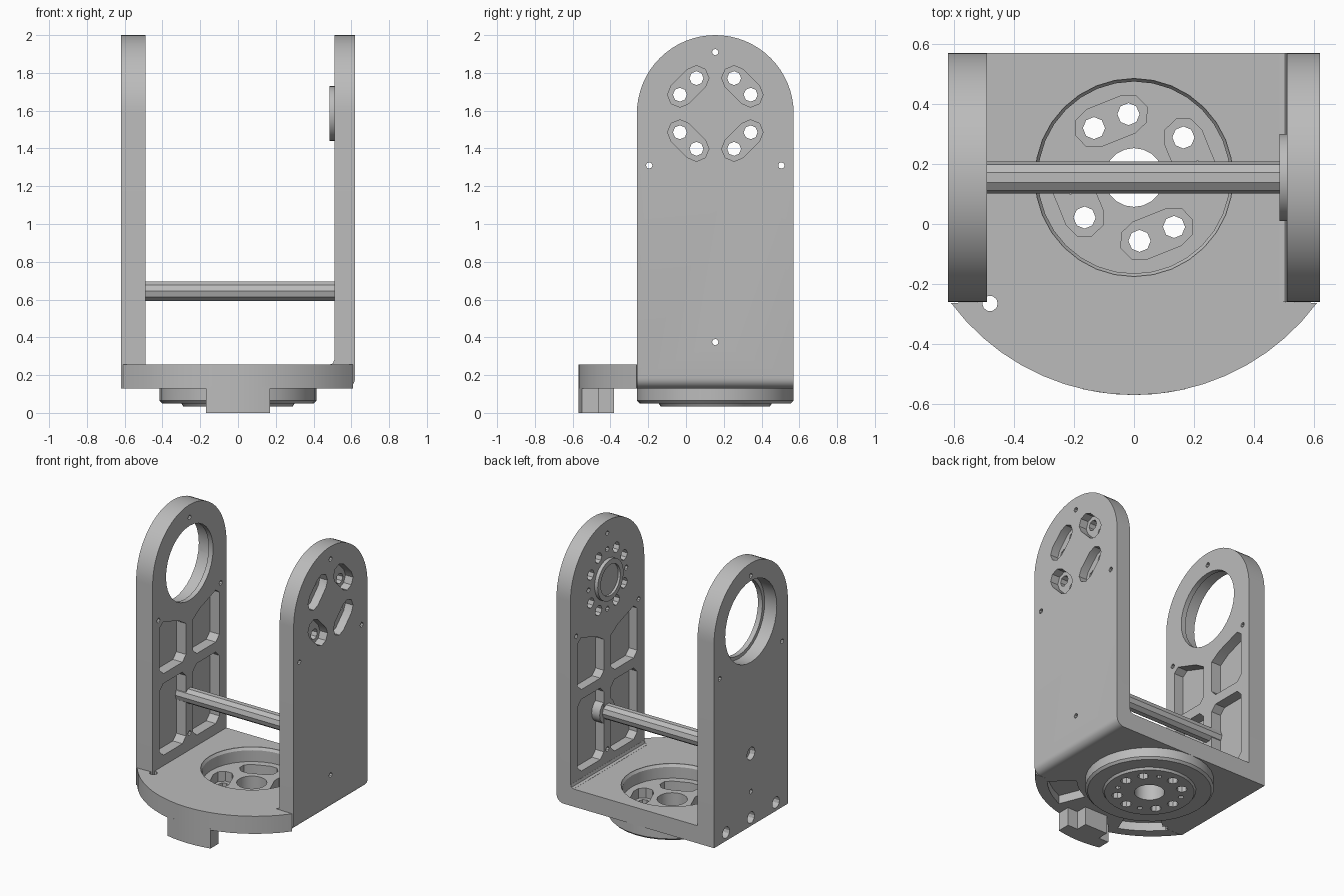
import bpy, bmesh, math
from math import sin, cos, pi, radians

cube = bpy.data.objects.get("Cube")
if cube:
    bpy.data.objects.remove(cube, do_unlink=True)

grey = bpy.data.materials.new("machined_grey")
grey.use_nodes = True
grey.diffuse_color = (0.5, 0.5, 0.5, 1)
grey.node_tree.nodes["Principled BSDF"].inputs["Base Color"].default_value = (0.5, 0.5, 0.5, 1)

MID = 0.155       # shared y of the arms and the turntable
HUB = 1.585       # height of the upper pivot
AXES = {"x": lambda a, b, h: (h, a, b),
        "y": lambda a, b, h: (a, h, b),
        "z": lambda a, b, h: (a, b, h)}


def solid(name, axis, sections):
    """Closed solid from (height, outline) sections stacked along an axis."""
    bm = bmesh.new()
    rings = [[bm.verts.new(AXES[axis](a, b, h)) for a, b in pts] for h, pts in sections]
    for low, high in zip(rings, rings[1:]):
        for i in range(len(low)):
            j = (i + 1) % len(low)
            bm.faces.new((low[i], low[j], high[j], high[i]))
    bm.faces.new(rings[0])
    bm.faces.new(rings[-1])
    bmesh.ops.recalc_face_normals(bm, faces=bm.faces)
    mesh = bpy.data.meshes.new(name)
    bm.to_mesh(mesh)
    bm.free()
    mesh.materials.append(grey)
    obj = bpy.data.objects.new(name, mesh)
    bpy.context.collection.objects.link(obj)
    return obj


def prism(name, axis, lo, hi, pts):
    return solid(name, axis, [(lo, pts), (hi, pts)])


def arc(a, b, r, start, end, n):
    return [(a + r * cos(radians(start + (end - start) * i / n)),
             b + r * sin(radians(start + (end - start) * i / n))) for i in range(n + 1)]


def circle(a, b, r, n=32):
    return arc(a, b, r, 0, 360, n)[:-1]


def rect(a0, b0, a1, b1):
    return [(a0, b0), (a1, b0), (a1, b1), (a0, b1)]


def boolean(target, tools, operation="DIFFERENCE"):
    bpy.context.view_layer.objects.active = target
    for tool in tools:
        tool.hide_render = True
        mod = target.modifiers.new("shape", "BOOLEAN")
        mod.operation = operation
        mod.solver = "EXACT"
        mod.object = tool
        bpy.ops.object.modifier_apply(modifier=mod.name)
        bpy.data.objects.remove(tool, do_unlink=True)


def bolt_pattern(axis, a, b, turn, slot_range, hole_range, pin_range):
    """Four round-ended slots, each with two through holes, and four pin holes."""
    tools = []
    for k in range(4):
        mid = turn + 90 * k
        ends = [(a + 0.212 * cos(radians(t)), b + 0.212 * sin(radians(t)))
                for t in (mid - 17, mid + 17)]
        outline = arc(*ends[0], 0.066, mid - 180, mid, 4) + arc(*ends[1], 0.066, mid, mid + 180, 4)
        tools.append(prism("slot_cutter", axis, *slot_range, outline))
        tools += [prism("hole_cutter", axis, *hole_range, circle(*p, 0.037, 8)) for p in ends]
        t = radians(mid + 45)
        pin = circle(a + 0.212 * cos(t), b + 0.212 * sin(t), 0.018, 8)
        tools.append(prism("pin_cutter", axis, *pin_range, pin))
    return tools


def arm(name, x0, x1):
    outline = [(MID - 0.415, 0.13), (MID + 0.415, 0.13)] + arc(MID, HUB, 0.415, 0, 180, 32)
    return prism(name, "x", x0, x1, outline)


def arm_cutters(x0, x1):
    """Four lightening pockets and the small screw holes of one arm."""
    tools = []
    for side in (-1, 1):
        near, far, c = MID + side * 0.04, MID + side * 0.335, side * 0.04
        lower = [(near + c, 0.33), (far - c, 0.33), (far, 0.37), (far, 0.8), (far - c, 0.84),
                 (near + c, 0.84), (near, 0.8), (near, 0.37)]
        upper = [(near + c, 0.91), (far - c, 0.91), (far, 0.95), (far, 1.25), (far - c, 1.28),
                 (near + 2 * c, 1.22), (near, 1.17), (near, 0.95)]
        tools += [prism("pocket_cutter", "x", x0, x1, p) for p in (lower, upper)]
    for y, z in ((MID, 1.91), (MID - 0.35, 1.31), (MID + 0.35, 1.31), (MID, 0.375)):
        tools.append(prism("screw_cutter", "x", -0.7 if x0 < 0 else 0.4,
                           -0.4 if x0 < 0 else 0.7, circle(y, z, 0.017, 8)))
    return tools


# Bearing arm with a stepped round opening and blind screw holes
bearing_arm = arm("bearing_arm", -0.62, -0.49)
boolean(bearing_arm, arm_cutters(-0.565, -0.45) + [
    prism("opening_cutter", "x", -0.7, -0.4, circle(MID, HUB, 0.265)),
    prism("seat_cutter", "x", -0.7, -0.525, circle(MID, HUB, 0.29)),
    prism("bolt_cutter", "x", -0.7, -0.58, circle(MID, 0.645, 0.045, 12))] + [
    prism("bolt_cutter", "x", -0.7, -0.52, circle(MID + d, 0.19, 0.04, 12))
    for d in (-0.28, 0, 0.28)])

# Drive arm with a rounded lower bend and slotted bolt pattern
drive_arm = arm("drive_arm", 0.51, 0.62)
bm = bmesh.new()
bm.from_mesh(drive_arm.data)
bend = [e for e in bm.edges if all(v.co.x > 0.6 and v.co.z < 0.14 for v in e.verts)]
bmesh.ops.bevel(bm, geom=bend, offset=0.055, segments=6, profile=0.5, affect="EDGES")
bm.to_mesh(drive_arm.data)
bm.free()
boolean(drive_arm, arm_cutters(0.4, 0.575) +
        bolt_pattern("x", MID, HUB, 45, (0.56, 0.7), (0.4, 0.7), (0.4, 0.54)))

# Raised hub ring on the drive arm
hub_ring = prism("hub_ring", "x", 0.485, 0.52, circle(MID, HUB, 0.145))
boolean(hub_ring, [prism("ring_cutter", "x", 0.4, 0.502, circle(MID, HUB, 0.11))])

# Base plate with a bowed front, joined with the stepped turntable below
outline = [(0.51, -0.26), (0.51, 0.57), (-0.49, 0.57), (-0.49, -0.26)]
outline += arc(0, 0.19, 0.76, -143.4, -36.6, 18)
base = prism("base", "z", 0.13, 0.255, outline)
steps = ((0.14, 0.415), (0.065, 0.415), (0.05, 0.4), (0.05, 0.3), (0.035, 0.29))
boolean(base, [solid("turntable", "z", [(z, circle(0, MID, r)) for z, r in steps])], "UNION")

recess = ((0.3, 0.33), (0.25, 0.33), (0.235, 0.32), (0.155, 0.32))
tools = [solid("recess_cutter", "z", [(z, circle(0, MID, r)) for z, r in recess]),
         prism("centre_cutter", "z", -0.1, 0.4, circle(0, MID, 0.098, 20)),
         prism("relief_cutter", "z", 0, 0.4, circle(-0.48, -0.265, 0.026, 10))]
tools += bolt_pattern("z", 0, MID, 22, (0.085, 0.3), (-0.1, 0.3), (-0.1, 0.07))
for a, b in ((-68, -42), (-138, -112)):
    sector = arc(0, MID, 0.47, a, b, 6) + arc(0, MID, 0.66, b, a, 6)
    tools.append(prism("underside_cutter", "z", 0.05, 0.19, sector))
boolean(base, tools)

# Stop block under the front edge
stop = arc(0, 0.19, 0.76, -102.9, -77.1, 6)
stop += [(0.17, -0.46), (0.09, -0.46), (0.09, -0.38), (-0.09, -0.38), (-0.09, -0.46), (-0.17, -0.46)]
prism("stop_block", "z", 0, 0.14, stop)

# Cross rod, its collar and the corner fillet
prism("cross_rod", "x", -0.58, 0.58, circle(MID, 0.645, 0.054, 10))
prism("rod_collar", "x", 0.512, 0.59, circle(MID, 0.645, 0.085, 16))
prism("corner_fillet", "y", -0.26, 0.57,
      [(0.515, 0.25), (0.485, 0.25), (0.485, 0.256), (0.503, 0.262), (0.509, 0.28), (0.515, 0.28)])

# Smooth the round walls and keep the edges sharp
for obj in bpy.context.view_layer.objects:
    obj.select_set(obj.type == "MESH" and obj.data.materials.get("machined_grey") is not None)
bpy.context.view_layer.objects.active = base
bpy.ops.object.shade_smooth_by_angle(angle=radians(28))
